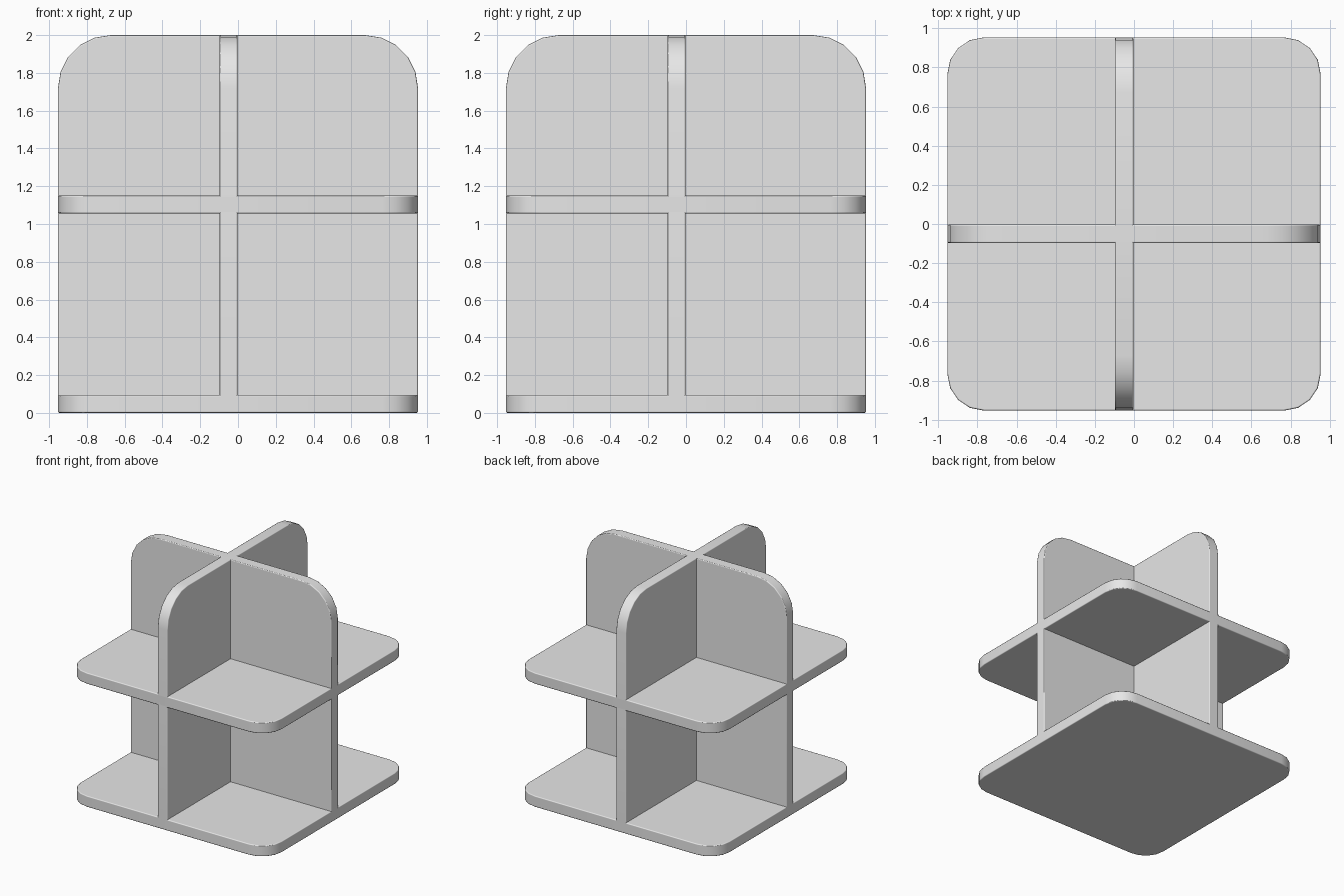
import bpy, bmesh
from math import sin, cos, pi, radians
from mathutils import Matrix, Vector

cube = bpy.data.objects.get("Cube")
if cube:
    bpy.data.objects.remove(cube, do_unlink=True)

HALF = 0.953      # half width of every board
THICK = 0.095     # board thickness
OFFSET = -0.05    # the upright boards cross slightly off centre

grey = bpy.data.materials.new("plain grey")
grey.use_nodes = True
colour = (0.8, 0.8, 0.8, 1)
grey.diffuse_color = colour
grey.node_tree.nodes["Principled BSDF"].inputs["Base Color"].default_value = colour


def outline(low, high, low_radius, high_radius, steps):
    """Rectangle outline with rounded corners; a zero radius stays square."""
    corners = [(HALF, high, high_radius), (-HALF, high, high_radius),
               (-HALF, low, low_radius), (HALF, low, low_radius)]
    points = []
    for i, (u, v, r) in enumerate(corners):
        if r == 0:
            points.append((u, v))
            continue
        cu = u - r if u > 0 else u + r
        cv = v - r if i < 2 else v + r
        for k in range(steps + 1):
            a = (i + k / steps) * pi / 2
            points.append((cu + r * cos(a), cv + r * sin(a)))
    return points


def board(name, points, matrix):
    """Extrude an outline to the board thickness, centred on its plane."""
    bm = bmesh.new()
    face = bm.faces.new([bm.verts.new((u, v, -THICK / 2)) for u, v in points])
    extruded = bmesh.ops.extrude_face_region(bm, geom=[face])["geom"]
    bmesh.ops.translate(bm, vec=Vector((0, 0, THICK)),
                        verts=[g for g in extruded if isinstance(g, bmesh.types.BMVert)])
    bm.transform(matrix)
    bmesh.ops.recalc_face_normals(bm, faces=bm.faces)
    mesh = bpy.data.meshes.new(name)
    bm.to_mesh(mesh)
    bm.free()
    mesh.materials.append(grey)
    obj = bpy.data.objects.new(name, mesh)
    bpy.context.collection.objects.link(obj)
    bpy.ops.object.select_all(action="DESELECT")
    obj.select_set(True)
    bpy.context.view_layer.objects.active = obj
    bpy.ops.object.shade_smooth_by_angle(angle=radians(35))
    # Softly eased edges
    bevel = obj.modifiers.new("eased edges", "BEVEL")
    bevel.width = 0.008
    bevel.segments = 2
    bevel.limit_method = "ANGLE"
    bevel.angle_limit = radians(40)
    bevel.harden_normals = True
    return obj


# Horizontal shelves
shelf = outline(-HALF, HALF, 0.185, 0.185, 4)
for name, z in (("base_shelf", THICK / 2), ("middle_shelf", 1.103)):
    board(name, shelf, Matrix.Translation((0, 0, z)))

# Crossing upright dividers, rounded at the top and square at the foot
divider = outline(0, 2, 0, 0.28, 5)
upright = Matrix.Rotation(pi / 2, 4, "X")
board("cross_divider", divider, Matrix.Translation((0, OFFSET, 0)) @ upright)
board("depth_divider", divider,
      Matrix.Translation((OFFSET, 0, 0)) @ Matrix.Rotation(pi / 2, 4, "Z") @ upright)
